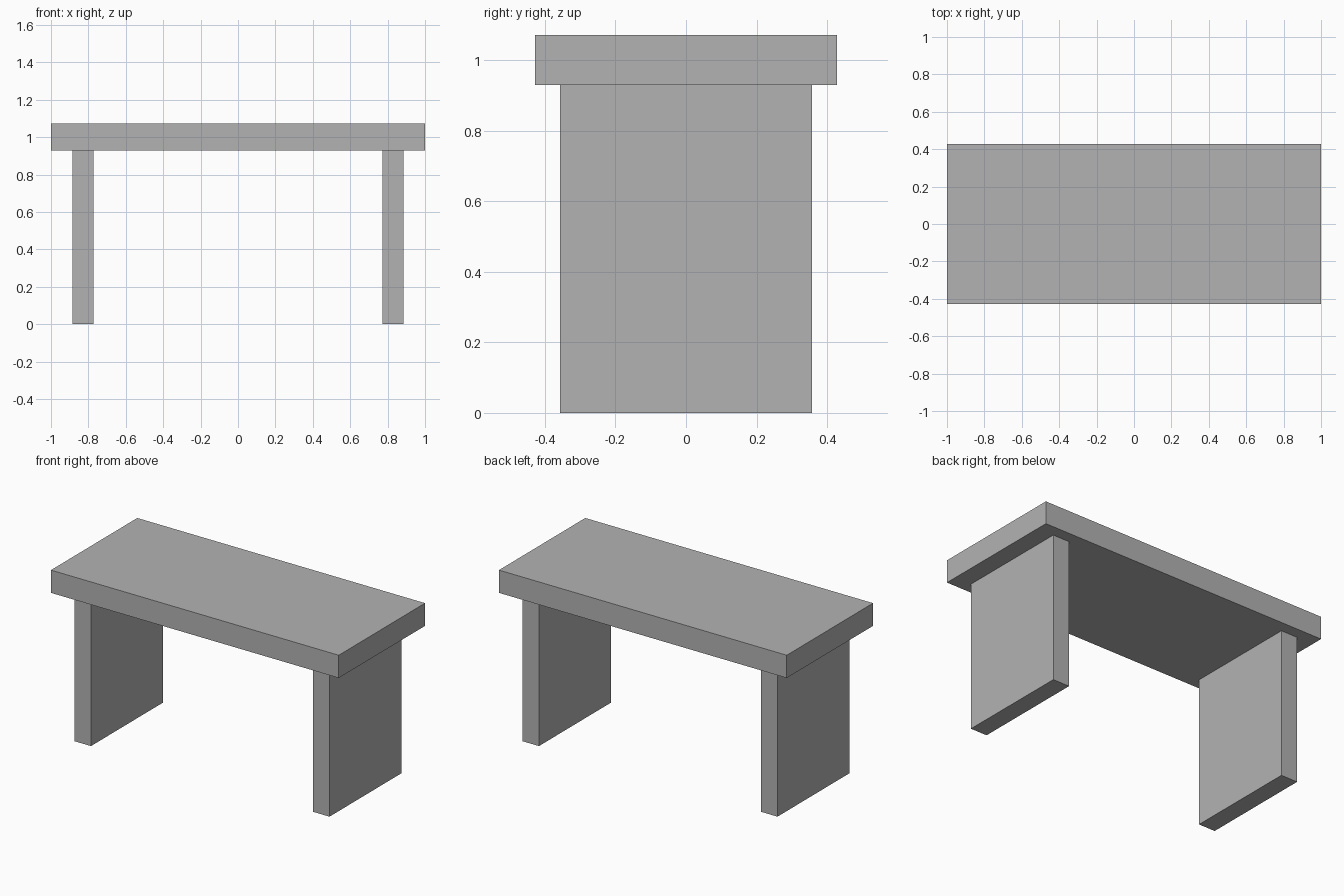
import bpy

cube = bpy.data.objects.get("Cube")
if cube:
    bpy.data.objects.remove(cube, do_unlink=True)

# Single plain grey for the whole bench
grey = bpy.data.materials.new("stone_grey")
grey.use_nodes = True
colour = (0.45, 0.45, 0.45, 1)
grey.diffuse_color = colour
grey.node_tree.nodes["Principled BSDF"].inputs["Base Color"].default_value = colour


def slab(name, centre, size):
    bpy.ops.mesh.primitive_cube_add(size=1, location=centre)
    ob = bpy.context.object
    ob.name = name
    ob.scale = size
    bpy.ops.object.transform_apply(location=False, rotation=False, scale=True)
    ob.data.materials.append(grey)
    return ob


LEG_HEIGHT = 0.929
TOP_THICKNESS = 0.143

# Thick seat slab
slab("seat", (0, 0, LEG_HEIGHT + TOP_THICKNESS / 2), (2, 0.857, TOP_THICKNESS))

# Upright panel legs, one at each end
for side, name in ((1, "left_leg"), (-1, "right_leg")):
    slab(name, (side * 0.829, 0, LEG_HEIGHT / 2), (0.114, 0.714, LEG_HEIGHT))
